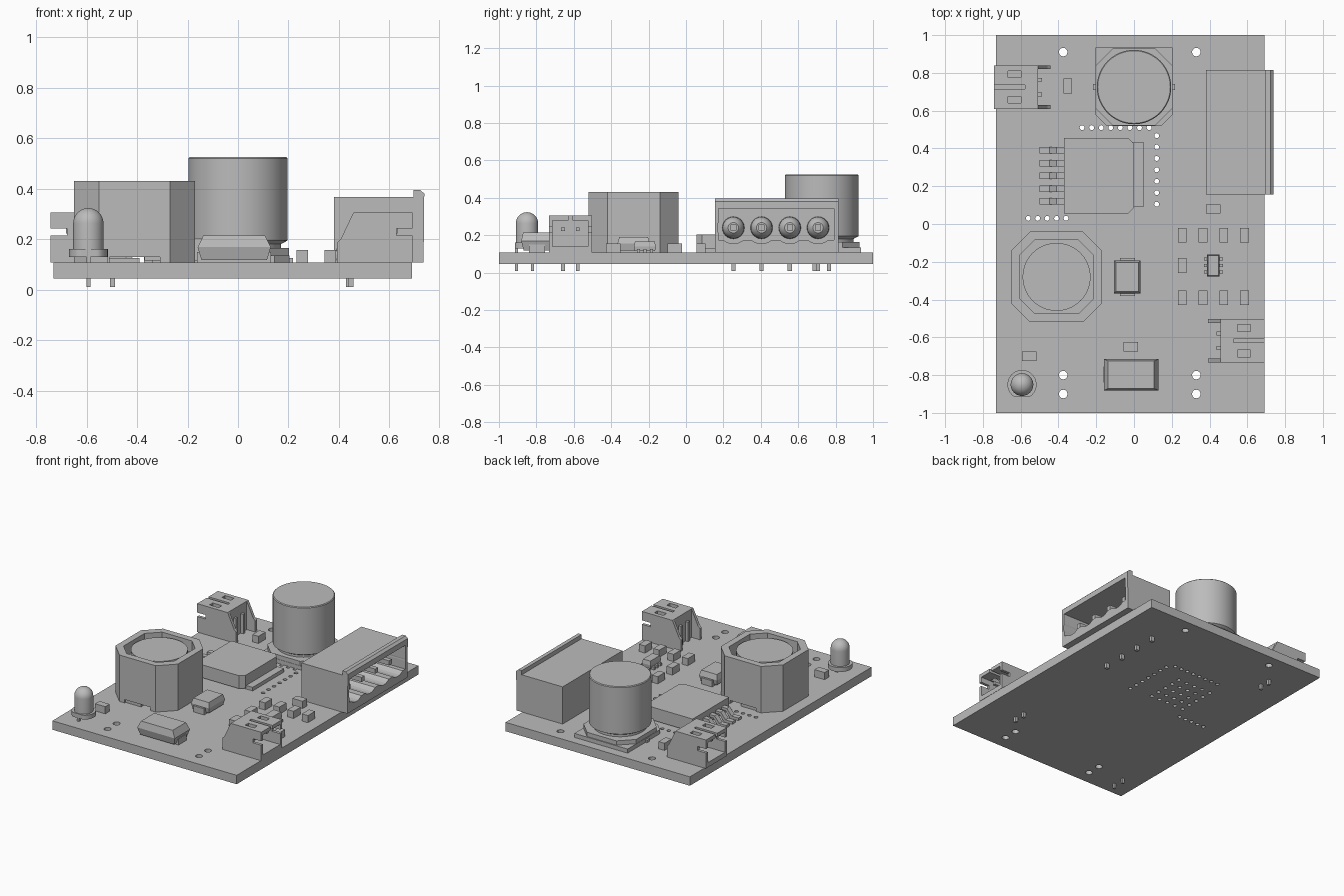
import bpy
import bmesh
from math import pi, cos, sin, radians

if "Cube" in bpy.data.objects:
    bpy.data.objects.remove(bpy.data.objects["Cube"])

GREY = (0.5, 0.5, 0.5, 1)
mat = bpy.data.materials.new("plain grey")
mat.use_nodes = True
mat.diffuse_color = GREY
mat.node_tree.nodes["Principled BSDF"].inputs["Base Color"].default_value = GREY
BASE, TOP = 0.045, 0.107        # board underside and upper face


def finish(name, bm, smooth=False):
    bmesh.ops.recalc_face_normals(bm, faces=bm.faces)
    mesh = bpy.data.meshes.new(name)
    bm.to_mesh(mesh)
    bm.free()
    mesh.materials.append(mat)
    ob = bpy.data.objects.new(name, mesh)
    bpy.context.collection.objects.link(ob)
    if smooth:
        activate(ob)
        bpy.ops.object.shade_smooth_by_angle(angle=radians(30))
    return ob


def activate(ob):
    bpy.ops.object.select_all(action='DESELECT')
    ob.select_set(True)
    bpy.context.view_layer.objects.active = ob


def add_loft(bm, rings):
    """Join equal-length rings of points into a capped solid."""
    rows = [[bm.verts.new(p) for p in ring] for ring in rings]
    n = len(rows[0])
    for a, b in zip(rows, rows[1:]):
        for i in range(n):
            j = (i + 1) % n
            bm.faces.new((a[i], a[j], b[j], b[i]))
    bm.faces.new(rows[0])
    bm.faces.new(rows[-1])


def place(u, v, w, axis):
    return {'z': (u, v, w), 'y': (u, w, v), 'x': (w, u, v)}[axis]


def prism(name, pts, lo, hi, axis='z', smooth=False):
    bm = bmesh.new()
    add_loft(bm, [[place(u, v, w, axis) for u, v in pts] for w in (lo, hi)])
    return finish(name, bm, smooth)


def rect(x0, x1, y0, y1):
    return [(x0, y0), (x1, y0), (x1, y1), (x0, y1)]


def box(name, x0, x1, y0, y1, z0, z1):
    return prism(name, rect(x0, x1, y0, y1), z0, z1)


def octagon(cx, cy, h, c):
    k = h - c
    return [(cx + x, cy + y) for x, y in
            ((-k, -h), (k, -h), (h, -k), (h, k), (k, h), (-k, h), (-h, k), (-h, -k))]


def circle(cx, cy, r, n=32):
    return [(cx + r * cos(2 * pi * i / n), cy + r * sin(2 * pi * i / n)) for i in range(n)]


def turned(name, cx, cy, profile, axis='z', n=40):
    """Solid of revolution from (radius, height) pairs."""
    bm = bmesh.new()
    add_loft(bm, [[place(u, v, w, axis) for u, v in circle(cx, cy, r, n)] for r, w in profile])
    return finish(name, bm, True)


def tapered(name, cx, cy, sections):
    bm = bmesh.new()
    add_loft(bm, [[(x, y, z) for x, y in rect(cx - a, cx + a, cy - b, cy + b)]
                  for z, a, b in sections])
    return finish(name, bm)


def cut(ob, *cutters):
    for c in cutters:
        c.hide_render = True
        m = ob.modifiers.new("cut", 'BOOLEAN')
        m.operation, m.solver, m.object = 'DIFFERENCE', 'EXACT', c
        activate(ob)
        bpy.ops.object.modifier_apply(modifier=m.name)
        bpy.data.objects.remove(c)


# Board with mounting holes and rows of vias
board = box("circuit_board", -0.73, 0.69, -1, 1, BASE, TOP)
holes = [(x, y, 0.023) for x in (-0.375, 0.33) for y in (0.91, -0.8, -0.9)]
vias = [(-0.275 + 0.0507 * i, 0.51) for i in range(8)]
vias += [(0.12, 0.105 + 0.0605 * i) for i in range(7)]
vias += [(-0.56 + 0.05 * i, 0.03) for i in range(5)]
vias += [(-0.31 + 0.065 * i, 0.12 + 0.068 * j) for i in range(5) for j in range(5)]
bm = bmesh.new()
for x, y, r in holes + [(x, y, 0.013) for x, y in vias]:
    add_loft(bm, [[(u, v, z) for u, v in circle(x, y, r, 12)] for z in (0, 0.15)])
cut(board, finish("hole_cutter", bm))

# Indicator lamp with flange flat and two legs
dome = [(0.06 * cos(a), 0.263 + 0.06 * sin(a)) for a in [i * pi / 18 for i in range(9)]]
turned("lamp_body", -0.593, -0.85, [(0.06, 0.155)] + dome + [(0.002, 0.323)])
flange = [(x, max(y, -0.915)) for x, y in circle(-0.593, -0.85, 0.077, 40)]
prism("lamp_flange", flange, 0.13, 0.16, smooth=True)
for y in (-0.906, -0.82):
    box("lamp_leg", -0.601, -0.585, y - 0.008, y + 0.008, 0.01, 0.14)

# Shielded inductor: octagonal shell, recessed, with round core
ix, iy = -0.41, -0.28
shell = prism("inductor_shell", octagon(ix, iy, 0.24, 0.1), TOP, 0.43)
cut(shell, prism("recess", octagon(ix, iy, 0.195, 0.08), 0.35, 0.5),
    box("foot_gap", ix - 0.1, ix + 0.1, iy - 0.3, iy + 0.3, 0.1, 0.13))
turned("inductor_core", ix, iy, [(0.18, 0.33), (0.18, 0.415)])
box("inductor_pad", ix - 0.1, ix + 0.02, iy - 0.23, iy + 0.23, TOP, 0.125)

# Tall can capacitor on a chamfered base
cx, cy = 0, 0.725
turned("capacitor_can", cx, cy, [(0.17, 0.15), (0.17, 0.18), (0.197, 0.195),
                                 (0.197, 0.52), (0.192, 0.525)], n=64)
prism("capacitor_base", [(-0.205, 0.935), (-0.205, 0.58), (-0.145, 0.52), (0.145, 0.52),
                         (0.205, 0.58), (0.205, 0.935)], TOP, 0.135)
prism("capacitor_collar", octagon(cx, cy, 0.203, 0.09), 0.13, 0.165)
box("capacitor_terminals", -0.217, 0.217, cy - 0.015, cy + 0.015, TOP, 0.125)

# Four-way power socket, open toward +x
ways = [0.253 + 0.151 * i for i in range(4)]
socket = prism("power_socket", [(0.38, TOP), (0.735, TOP), (0.738, 0.38), (0.722, 0.395),
                                (0.695, 0.395), (0.695, 0.366), (0.38, 0.366)],
               0.155, 0.815, 'y')
cut(socket, box("cavity", 0.5, 0.8, 0.175, 0.79, 0.175, 0.342))
for y in ways:
    cut(socket, prism("trough", circle(y, 0.24, 0.085, 24), 0.5, 0.8, 'x'))
    turned("socket_collar", y, 0.24, [(0.06, 0.49), (0.057, 0.53), (0.045, 0.56),
                                      (0.028, 0.575)], 'x', 24)
    box("socket_contact", 0.5, 0.68, y - 0.016, y + 0.016, 0.224, 0.256)
    box("socket_leg", 0.428, 0.454, y - 0.011, y + 0.011, 0.01, 0.15)

# Power chip with cooling tab and five bent leads
prism("chip_body", [(-0.37, 0.055), (-0.03, 0.055), (0, 0.085), (0, 0.425),
                    (-0.03, 0.455), (-0.37, 0.455)], 0.115, 0.205)
box("chip_tab", -0.34, 0.05, 0.09, 0.435, TOP, 0.132)
for i in range(5):
    y = 0.12 + 0.0675 * i
    prism("chip_lead", [(-0.5, TOP), (-0.435, TOP), (-0.4, 0.15), (-0.36, 0.15),
                        (-0.36, 0.168), (-0.41, 0.168), (-0.447, 0.125), (-0.5, 0.125)],
          y - 0.017, y + 0.017, 'y')

# Moulded diodes
tapered("small_diode", -0.035, -0.28, [(0.118, 0.062, 0.08), (0.155, 0.07, 0.087), (0.19, 0.06, 0.077)])
box("small_diode_terminals", -0.075, 0.005, -0.38, -0.18, TOP, 0.15)
tapered("large_diode", -0.015, -0.798, [(0.118, 0.13, 0.07), (0.168, 0.145, 0.083), (0.215, 0.122, 0.073)])
box("large_diode_terminals", -0.162, 0.13, -0.84, -0.755, TOP, 0.15)

# Small chip parts
columns = [0.255 + 0.11 * i for i in range(4)]
upright = [(x, y) for x in columns for y in (-0.06, -0.39)] + [(0.255, -0.22), (-0.35, 0.73)]
flat = [(0.42, 0.08), (-0.555, -0.7), (-0.017, -0.65)]
for (x, y), a, b in [(p, 0.023, 0.039) for p in upright] + [(p, 0.039, 0.024) for p in flat]:
    box("chip_part", x - a, x + a, y - b, y + b, TOP, 0.157)

# Six-legged driver chip
tapered("driver_body", 0.42, -0.22, [(0.115, 0.03, 0.055), (0.14, 0.033, 0.058), (0.167, 0.028, 0.053)])
for y in (-0.255, -0.22, -0.185):
    box("driver_legs", 0.37, 0.47, y - 0.008, y + 0.008, TOP, 0.125)


# Two-pin plug headers; s is +1 when opening toward +x
def header(s, ox, cy):
    def block(name, x0, x1, y0, y1, z0, z1):
        a, b = sorted((ox + s * x0, ox + s * x1))
        return box(name, a, b, cy + y0, cy + y1, z0, z1)

    body = block("header_body", -0.235, 0, -0.115, 0.115, TOP, 0.305)
    cut(body, block("mouth", -0.17, 0.1, -0.095, 0.095, 0.14, 0.28),
        block("side_slot", -0.065, 0.1, -0.2, 0.2, 0.215, 0.243),
        block("top_slot", -0.165, 0.1, -0.01, 0.01, 0.26, 0.4),
        block("window", -0.145, -0.075, -0.085, -0.05, 0.26, 0.4),
        block("window", -0.145, -0.075, 0.05, 0.085, 0.26, 0.4))
    wall = [(-0.3, TOP), (-0.225, TOP), (-0.225, 0.305), (-0.235, 0.305),
            (-0.285, 0.2), (-0.3, 0.185)]
    for y in (-0.115, 0.095):
        prism("header_wall", [(ox + s * x, z) for x, z in wall], cy + y, cy + y + 0.02, 'y')
    for y in (-0.039, 0.039):
        block("header_pin", -0.255, -0.06, y - 0.01, y + 0.01, 0.222, 0.242)
        block("header_leg", -0.255, -0.235, y - 0.01, y + 0.01, 0.01, 0.242)


header(1, 0.692, -0.618)
header(-1, -0.742, 0.725)
